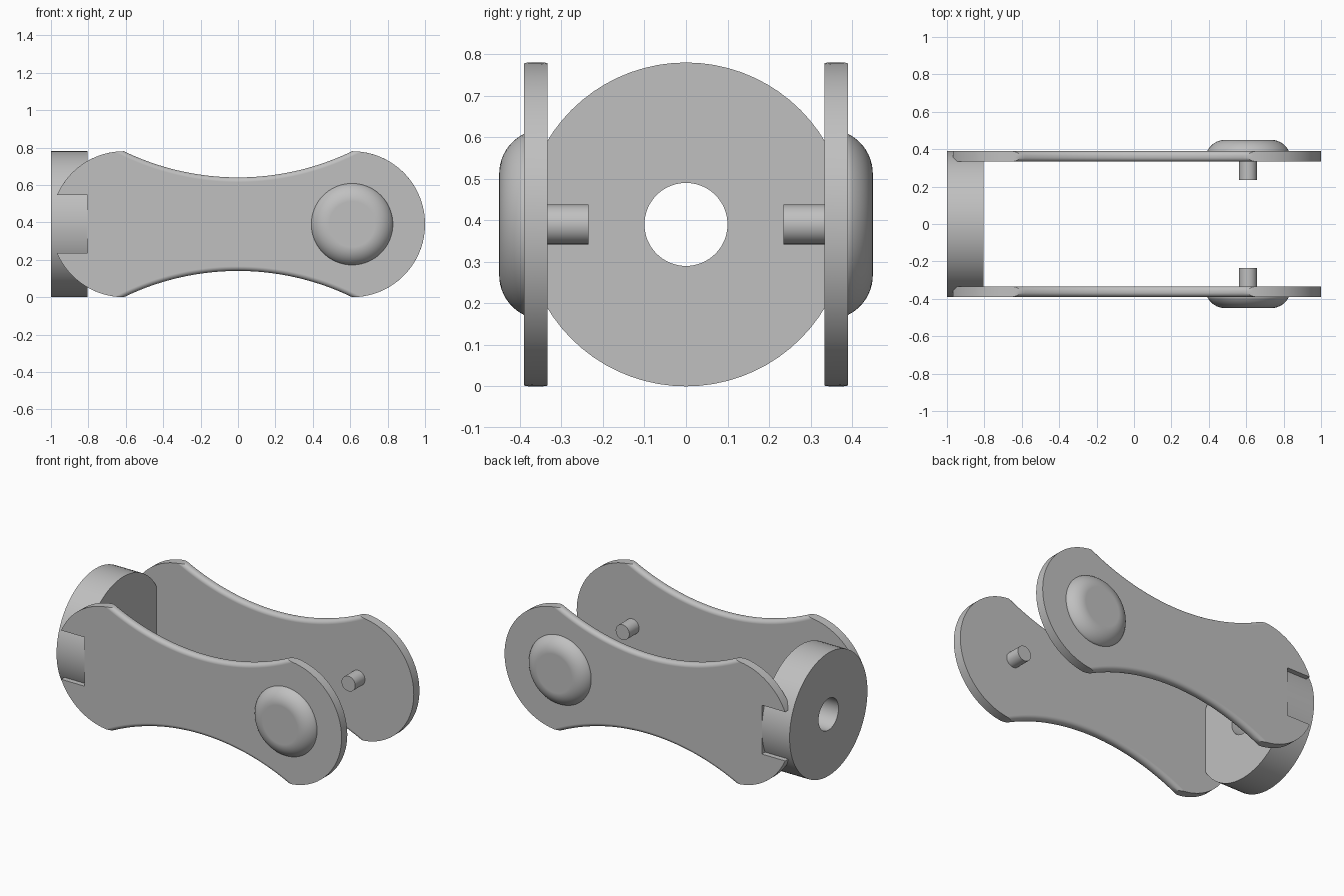
import bpy, bmesh
from math import sin, cos, asin, acos, atan2, pi, hypot, radians

cube = bpy.data.objects.get("Cube")
if cube:
    bpy.data.objects.remove(cube, do_unlink=True)

MID = 0.39            # height of the centre line, also the end radius
END_X = 0.61          # centre of each rounded plate end
WAIST = 0.25          # half height of the plate at its middle
INNER, OUTER = 0.333, 0.39
ROUND = 0.025         # rounding of the hollow edges
NOTCH_X, NOTCH_H = -0.805, 0.155

grey = bpy.data.materials.new("light grey")
grey.use_nodes = True
colour = (0.527, 0.527, 0.527, 1)
grey.diffuse_color = colour
grey.node_tree.nodes["Principled BSDF"].inputs["Base Color"].default_value = colour


def steps(a, b, n):
    return [a + (b - a) * i / n for i in range(n + 1)]


def loft(name, rings, closed=False):
    """Skin a list of equal rings; cap the ends or join them in a loop."""
    bm = bmesh.new()
    rows = [[bm.verts.new(p) for p in ring] for ring in rings]
    pairs = list(zip(rows, rows[1:]))
    if closed:
        pairs.append((rows[-1], rows[0]))
    else:
        bm.faces.new(rows[0])
        bm.faces.new(rows[-1])
    for r, s in pairs:
        for i in range(len(r)):
            j = (i + 1) % len(r)
            bm.faces.new((r[i], r[j], s[j], s[i]))
    bmesh.ops.recalc_face_normals(bm, faces=bm.faces)
    mesh = bpy.data.meshes.new(name)
    bm.to_mesh(mesh)
    bm.free()
    mesh.materials.append(grey)
    obj = bpy.data.objects.new(name, mesh)
    bpy.context.collection.objects.link(obj)
    bpy.ops.object.select_all(action='DESELECT')
    obj.select_set(True)
    bpy.context.view_layer.objects.active = obj
    bpy.ops.object.shade_smooth_by_angle(angle=radians(30))
    normals = obj.modifiers.new("flat face normals", 'WEIGHTED_NORMAL')
    normals.keep_sharp = True
    return obj


def turned(profile, place, n=72):
    """Rings of a turned part from (radius, height) points."""
    return [[place(r * cos(2 * pi * i / n), r * sin(2 * pi * i / n), h)
             for i in range(n)] for r, h in profile]


# Centre of the big circle that hollows the plate edges
HOLLOW_Z = (END_X ** 2 + MID ** 2 - WAIST ** 2) / (2 * (MID - WAIST))


def outline(inset):
    """Link outline with its hollow edges moved in by inset."""
    big = HOLLOW_Z - WAIST + inset
    dist = hypot(END_X, HOLLOW_Z)
    a = atan2(HOLLOW_Z, -END_X) - acos((MID ** 2 + dist ** 2 - big ** 2) / (2 * MID * dist))
    t = asin((END_X + MID * cos(a)) / big)
    b = asin(NOTCH_H / MID)
    pts = [(END_X + MID * cos(u), MID * sin(u)) for u in steps(-a, a, 48)]
    hollow = [(big * sin(u), HOLLOW_Z - big * cos(u)) for u in steps(t, -t, 40)[1:-1]]
    upper = [(-END_X - MID * cos(u), MID * sin(u)) for u in steps(a, b, 18)]
    upper.append((NOTCH_X, NOTCH_H))
    left = upper + [(x, -z) for x, z in reversed(upper)]
    return pts + hollow + left + [(x, -z) for x, z in reversed(hollow)]


# Slices through the plate thickness: (depth, inset)
half = [(OUTER - ROUND * (1 - sin(u)), ROUND * (1 - cos(u))) for u in steps(0, pi / 2, 6)]
slices = [(INNER + OUTER - y, d) for y, d in reversed(half)] + half

# Button profile: flat face with a wide rounded rim
button = [(0.22, INNER + 0.02)] + [
    (0.122 + 0.107 * cos(u), 0.343 + 0.107 * sin(u)) for u in steps(0.45, pi / 2, 10)]
pin = [(0.048, 0.235), (0.048, INNER + 0.01)]

for side, s in (("front", -1), ("back", 1)):
    loft(side + "_link_plate",
         [[(x, s * y, MID + z) for x, z in outline(d)] for y, d in slices])

    def across(u, v, h):
        return (END_X + u, s * h, MID + v)

    loft(side + "_button", turned(button, across))
    loft(side + "_pin", turned(pin, across, 32))

# Base disc with a through hole
ring = [(0.1, -1), (MID, -1), (MID, NOTCH_X), (0.1, NOTCH_X)]
loft("base_disc", turned(ring, lambda u, v, h: (h, u, MID + v)), closed=True)
